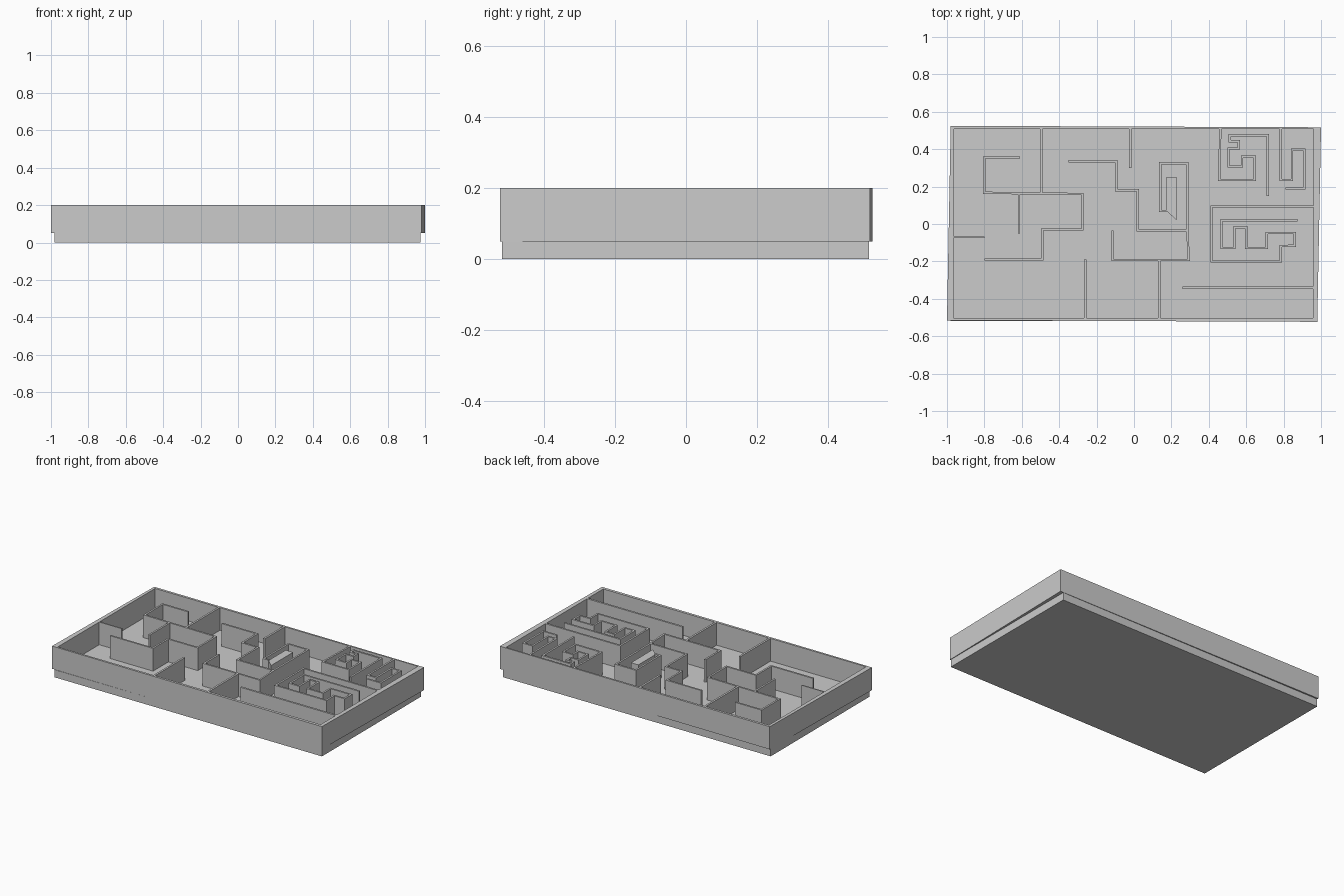
import bpy, bmesh
from mathutils import Vector

if "Cube" in bpy.data.objects:
    bpy.data.objects.remove(bpy.data.objects["Cube"])

FLOOR, TOP = 0.05, 0.2


def prism(bm, pts, z0, z1):
    """Extrude a plan outline between two heights."""
    low = [bm.verts.new((x, y, z0)) for x, y in pts]
    high = [bm.verts.new((x, y, z1)) for x, y in pts]
    bm.faces.new(low[::-1])
    bm.faces.new(high)
    n = len(pts)
    for i in range(n):
        j = (i + 1) % n
        bm.faces.new((low[i], low[j], high[j], high[i]))


def finish(bm, name):
    bmesh.ops.recalc_face_normals(bm, faces=bm.faces)
    me = bpy.data.meshes.new(name)
    bm.to_mesh(me)
    bm.free()
    ob = bpy.data.objects.new(name, me)
    bpy.context.collection.objects.link(ob)
    return ob


def wall(name, path, t=0.012):
    """Upright wall of even thickness with mitred corners along a plan path."""
    p = [Vector(q) for q in path]
    dirs = [(b - a).normalized() for a, b in zip(p, p[1:])]
    norms = [Vector((-d.y, d.x)) for d in dirs]
    left, right = [], []
    for i, q in enumerate(p):
        a, b = norms[max(i - 1, 0)], norms[min(i, len(norms) - 1)]
        off = (a + b) / (1 + a.dot(b)) * t / 2
        left.append(q + off)
        right.append(q - off)
    bm = bmesh.new()
    rows = [[bm.verts.new((q.x, q.y, z)) for q in side]
            for side, z in ((left, FLOOR), (left, TOP), (right, TOP), (right, FLOOR))]
    for k in range(4):
        r, s = rows[k], rows[(k + 1) % 4]
        for i in range(len(p) - 1):
            bm.faces.new((r[i], r[i + 1], s[i + 1], s[i]))
    for e in (0, -1):
        bm.faces.new([r[e] for r in rows])
    finish(bm, name)


# Base slab
bm = bmesh.new()
prism(bm, [(-0.98, -0.518), (0.977, -0.518), (0.977, 0.515), (-0.98, 0.515)], 0, FLOOR)
finish(bm, "base_slab")

# Slightly crooked outer walls, overhanging the slab
outer = [(-1.0, -0.515), (0.98, -0.523), (1.0, 0.517), (-0.98, 0.525)]
inner = [(-0.965, -0.503), (0.957, -0.503), (0.96, 0.508), (-0.962, 0.508)]
bm = bmesh.new()
rings = [[bm.verts.new((x, y, z)) for x, y in pts]
         for pts, z in ((outer, FLOOR), (outer, TOP), (inner, TOP), (inner, FLOOR))]
for k in range(4):
    a, b = rings[k], rings[(k + 1) % 4]
    for i in range(4):
        j = (i + 1) % 4
        bm.faces.new((a[i], a[j], b[j], b[i]))
finish(bm, "outer_walls")

# Left rooms
wall("left_winding_wall", [(-.61, .355), (-.8, .355), (-.8, .167), (-.275, .16),
     (-.275, -.03), (-.49, -.03), (-.49, -.19), (-.8, -.19)])
wall("left_hanging_wall", [(-.615, .165), (-.615, -.05)])
wall("left_stub_wall", [(-.97, -.07), (-.8, -.07)], 0.008)

# Middle rooms
wall("middle_winding_wall", [(-.35, .335), (-.095, .335), (-.095, .18), (.02, .18),
     (.02, -.035), (.285, -.035), (.285, .325), (.14, .325), (.14, .07), (.178, .07)])
wall("middle_lower_wall", [(.285, -.035), (.293, -.192), (-.115, -.192), (-.115, -.035)])
bm = bmesh.new()
prism(bm, [(.174, .07), (.228, .02), (.228, .25), (.174, .25)], FLOOR, 0.195)
finish(bm, "middle_core_block")

# Straight dividers
for name, a, b in (
        ("back_divider_left", (-.495, .515), (-.495, .165)),
        ("back_divider_middle", (-.02, .515), (-.02, .3)),
        ("front_divider_left", (-.26, -.51), (-.26, -.19)),
        ("front_divider_right", (.135, -.51), (.135, -.192)),
        ("front_corridor_wall", (.26, -.34), (.965, -.34))):
    wall(name, [a, b], 0.013)

# Right rooms
wall("back_right_spiral_wall", [(.462, .515), (.455, .235), (.645, .235), (.645, .36),
     (.577, .36), (.577, .307), (.505, .307), (.505, .403), (.56, .403), (.56, .443),
     (.512, .443), (.512, .475), (.715, .475), (.715, .15)])
wall("back_corner_wall", [(.785, .515), (.785, .235), (.845, .235), (.845, .398),
     (.91, .398), (.91, .19), (.81, .19)])
wall("right_meander_wall", [(.965, .093), (.415, .093), (.415, -.2), (.785, -.2),
     (.785, -.118), (.86, -.116), (.86, -.048), (.71, -.048), (.71, -.128), (.6, -.128),
     (.6, -.018), (.537, -.018), (.537, -.128), (.468, -.128), (.468, .02), (.875, .02)])
